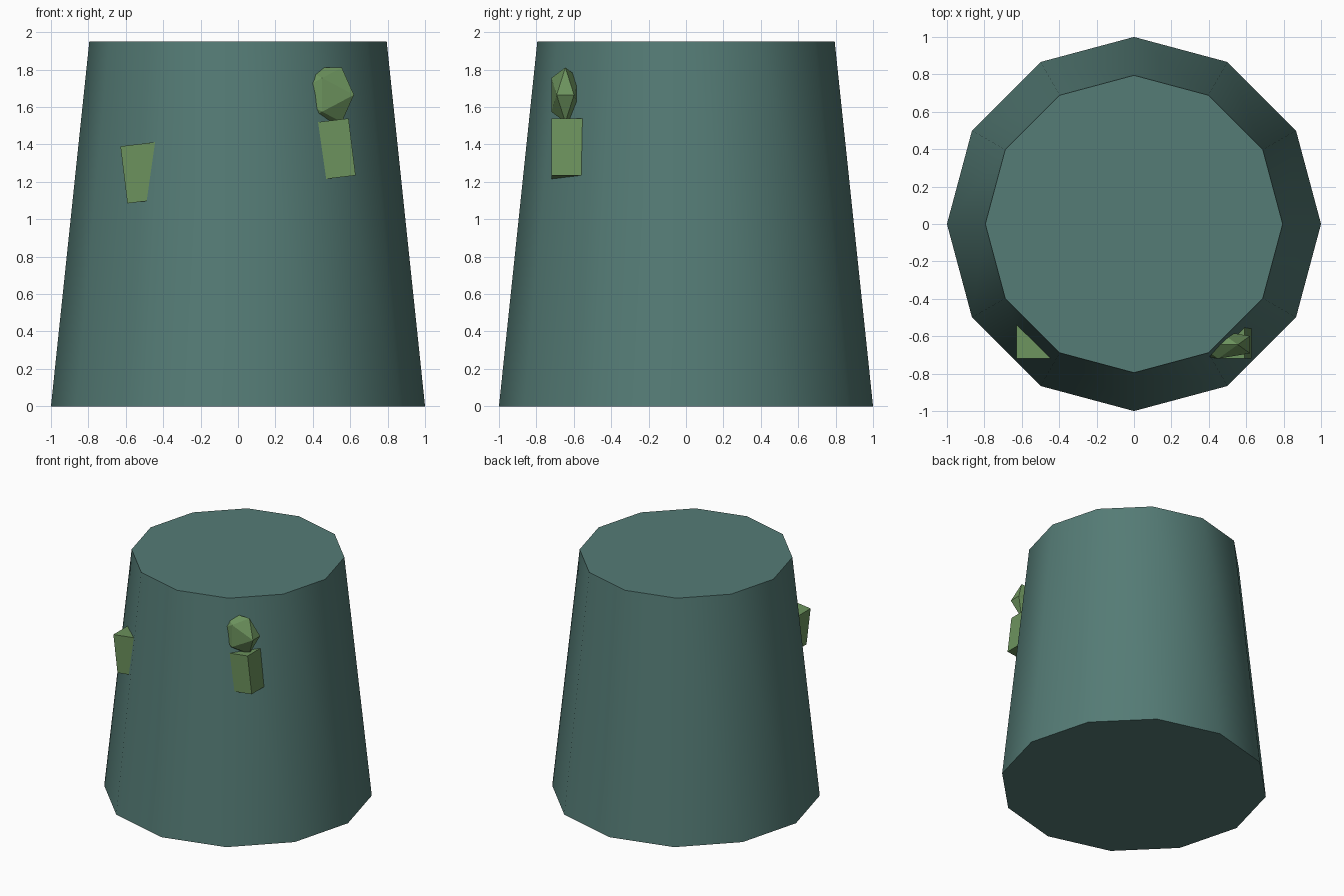
import bpy, math
from mathutils import Matrix, Vector

if "Cube" in bpy.data.objects:
    bpy.data.objects.remove(bpy.data.objects["Cube"])


def material(name, color):
    m = bpy.data.materials.new(name)
    m.diffuse_color = (*color, 1)
    m.use_nodes = True
    m.node_tree.nodes["Principled BSDF"].inputs["Base Color"].default_value = m.diffuse_color
    return m


teal = material("teal", (0.09, 0.20, 0.18))
green = material("green", (0.15, 0.29, 0.11))

# Twelve-sided tapered trunk, smooth around the side with sharp caps
H = 1.95
bpy.ops.mesh.primitive_cone_add(vertices=12, radius1=1, radius2=0.795, depth=H,
                                location=(0, 0, H / 2))
trunk = bpy.context.object
trunk.name = "trunk"
trunk.data.materials.append(teal)
bpy.ops.object.shade_smooth_by_angle(angle=math.radians(40))

# Tilted bar running through the trunk, its two ends poke out at the front
bpy.ops.mesh.primitive_cube_add(size=1, location=(0, -0.61, 1.312),
                                rotation=(0, -math.radians(7), 0))
bar = bpy.context.object
bar.name = "cross_bar"
bar.scale = (1.229, 0.22, 0.307)
bar.data.materials.append(green)

# Faceted knob above the right end: stretched icosahedron with edges along the axes
bpy.ops.mesh.primitive_ico_sphere_add(subdivisions=1, radius=1)
knob = bpy.context.object
knob.name = "knob"
# line one edge of the icosahedron up with z and its opposite-edge pair with x, y
vs = [v.co.copy() for v in knob.data.vertices]
a = vs[0]
b = min(vs[1:], key=lambda p: (p - a).length)
y = (a + b).normalized()          # edge midpoint faces y
z = (b - a).normalized()          # the edge itself runs along z
x = y.cross(z)
knob.data.transform(Matrix((x, y, z)).to_4x4())
r = max(abs(v.co.y) for v in knob.data.vertices)
size = Vector((0.17, 0.075, 0.146)) / r
knob.data.transform(Matrix.Diagonal((*size, 1)))
knob.location = (0.45, -0.645, 1.665)
knob.data.materials.append(green)
